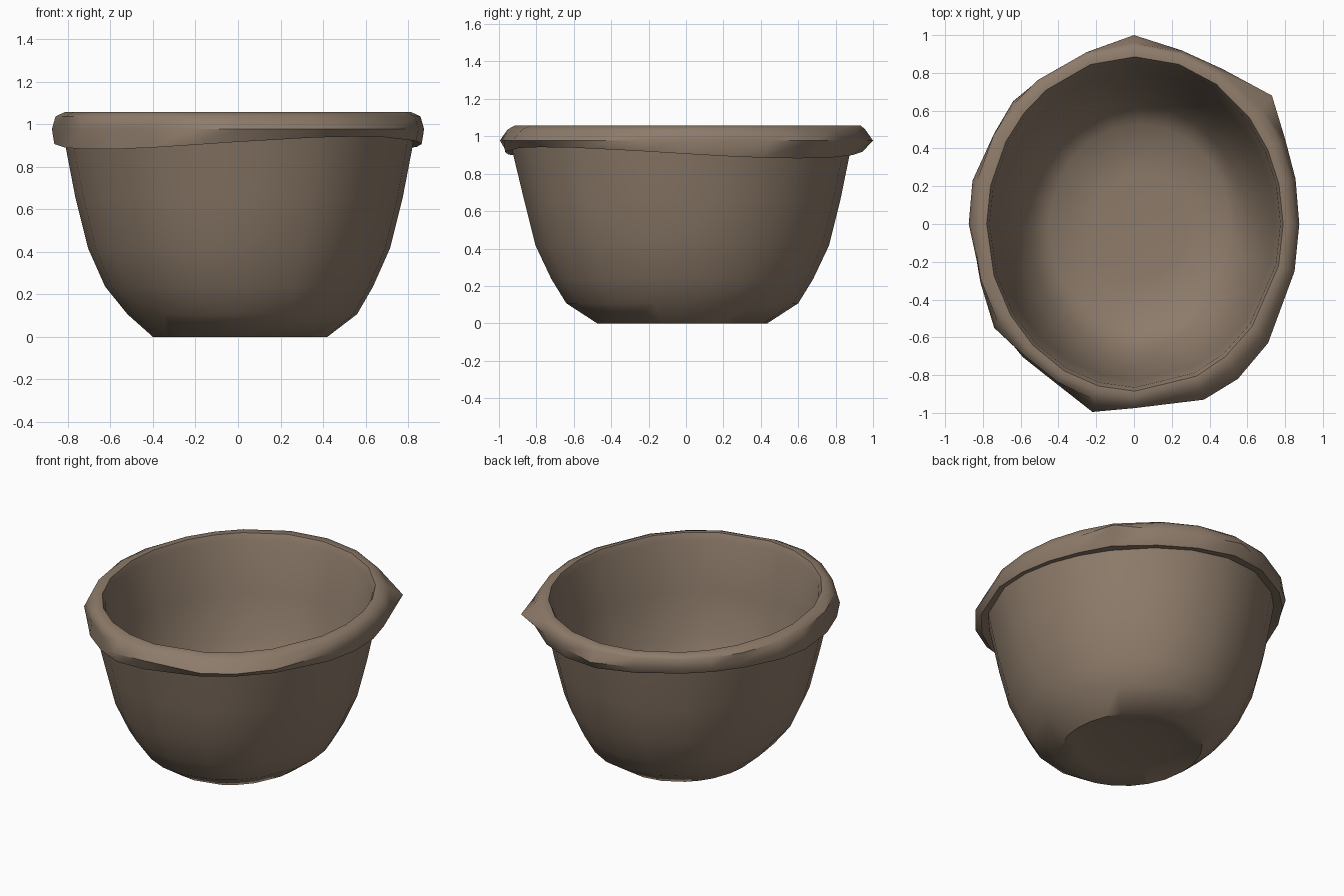
import bpy, bmesh, math

if "Cube" in bpy.data.objects:
    bpy.data.objects.remove(bpy.data.objects["Cube"])

clay = bpy.data.materials.new("brown clay")
clay.diffuse_color = (0.27, 0.20, 0.145, 1)
clay.use_nodes = True
clay.node_tree.nodes["Principled BSDF"].inputs["Base Color"].default_value = clay.diffuse_color

# hand-pinched outline of the rim, seen from above
OUT = [(.875, 0), (.855, .24), (.80, .45), (.73, .68), (.47, .82), (.25, .92),
       (0, 1.0), (-.25, .91), (-.50, .765), (-.64, .65), (-.74, .48), (-.855, .23),
       (-.875, 0), (-.80, -.30), (-.74, -.55), (-.58, -.70), (-.40, -.84), (-.22, -.995),
       (0, -.975), (.37, -.93), (.55, -.82), (.71, -.63), (.85, -.25)]
ANG = [math.atan2(y, x / .875) for x, y in OUT]

# rings: x radius, y radius, x centre, y centre, z, share of the pinched outline, wave of the rim edge
RINGS = [
    (.20, .22, .01, -.01, .04, 0, 0),      # hollow under the foot
    (.32, .35, .01, -.01, .025, 0, 0),
    (.41, .455, .01, -.02, .003, 0, 0),    # foot edge
    (.54, .62, .02, -.02, .11, 0, 0),
    (.63, .70, .005, -.02, .24, 0, 0),
    (.71, .785, .005, -.02, .42, 0, 0),
    (.77, .845, .005, -.02, .66, 0, 0),
    (.82, .905, .005, -.025, .925, 0, 1),  # under the rim
    (.86, .945, 0, -.02, .915, .25, 1),
    (.872, .965, 0, -.01, .98, 1, 0),      # pinched edge
    (.855, .95, 0, 0, 1.04, .15, 0),
    (.815, .925, 0, .01, 1.06, 0, 0),      # rim top
    (.785, .885, .005, 0, 1.06, 0, 0),
    (.77, .865, .005, 0, 1.02, 0, 0),      # inside wall
    (.735, .815, .01, -.01, .70, 0, 0),
    (.67, .745, .01, -.015, .42, 0, 0),
    (.58, .645, .02, -.015, .20, 0, 0),
    (.48, .54, .03, -.01, .10, 0, 0),      # floor
    (.25, .28, .03, -.01, .08, 0, 0),
]

bm = bmesh.new()
loops = []
for rx, ry, cx, cy, z, k, w in RINGS:
    loop = []
    for (ox, oy), a in zip(OUT, ANG):
        x = (cx + rx * math.cos(a)) * (1 - k) + ox * k
        y = (cy + ry * math.sin(a)) * (1 - k) + oy * k
        dz = w * .03 * math.cos(2 * (a + math.radians(50)))
        loop.append(bm.verts.new((x, y, z + dz)))
    loops.append(loop)
n = len(OUT)
for lo, hi in zip(loops, loops[1:]):
    for i in range(n):
        j = (i + 1) % n
        bm.faces.new((lo[i], lo[j], hi[j], hi[i]))
# close underside and floor
bm.faces.new(loops[0][::-1])
bm.faces.new(loops[-1])
bmesh.ops.recalc_face_normals(bm, faces=bm.faces)

mesh = bpy.data.meshes.new("clay_bowl")
bm.to_mesh(mesh)
bm.free()
mesh.materials.append(clay)
bowl = bpy.data.objects.new("clay_bowl", mesh)
bpy.context.collection.objects.link(bowl)
lowest = min(v.co.z for v in mesh.vertices)
for v in mesh.vertices:
    v.co.z -= lowest
bpy.context.view_layer.objects.active = bowl
bowl.select_set(True)
bpy.ops.object.shade_smooth_by_angle(angle=math.radians(50))
